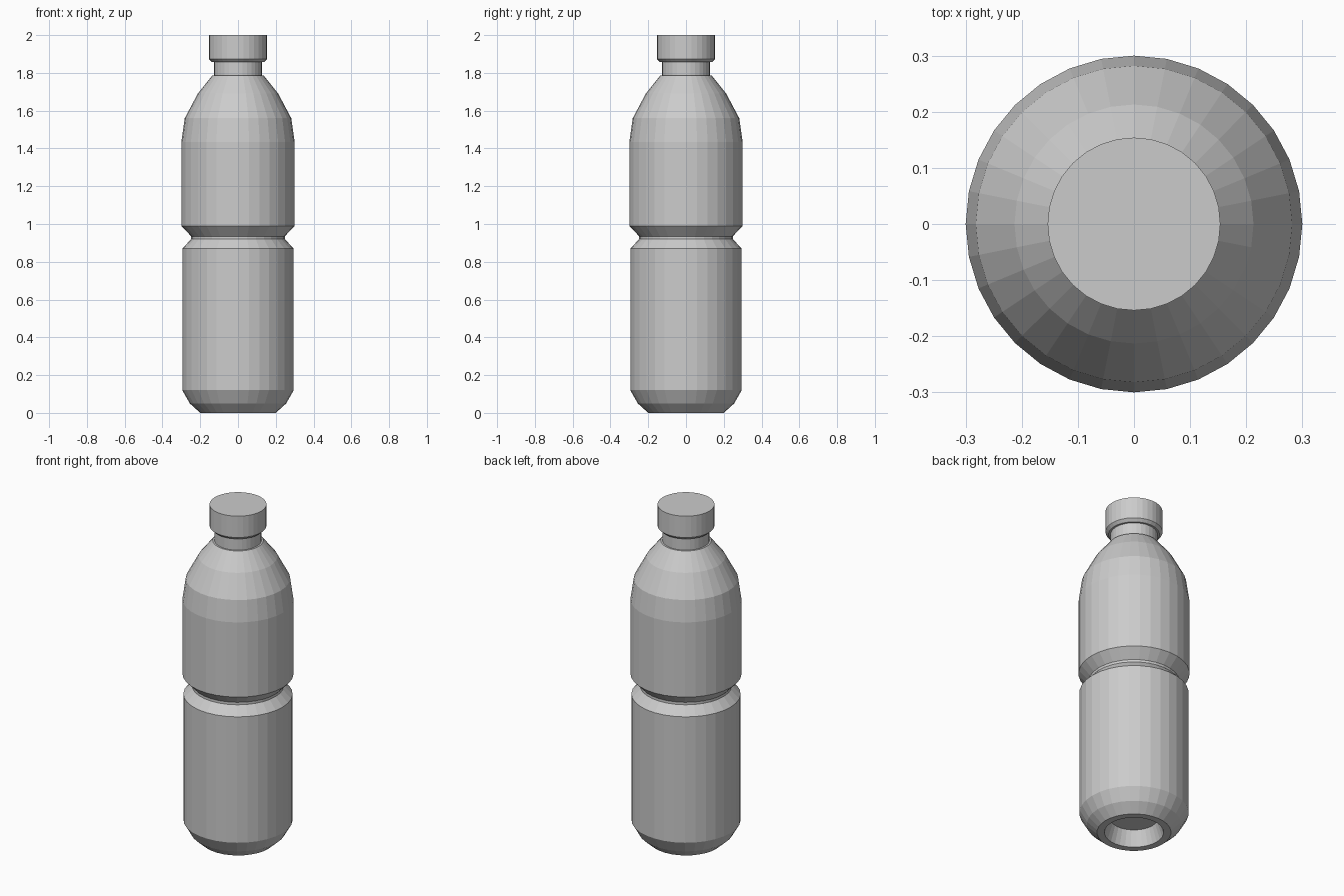
import bpy, bmesh
from math import cos, sin, pi

if "Cube" in bpy.data.objects:
    bpy.data.objects.remove(bpy.data.objects["Cube"])

SIDES = 32


def lathe(name, profile):
    """Revolve an open (radius, height) profile about z and cap both ends."""
    bm = bmesh.new()
    rings = [[bm.verts.new((r * cos(2 * pi * i / SIDES), r * sin(2 * pi * i / SIDES), z))
              for i in range(SIDES)] for r, z in profile]
    for a, b in zip(rings, rings[1:]):
        for i in range(SIDES):
            j = (i + 1) % SIDES
            bm.faces.new((a[i], a[j], b[j], b[i]))
    bm.faces.new(rings[0][::-1])
    bm.faces.new(rings[-1])
    bmesh.ops.recalc_face_normals(bm, faces=bm.faces)
    mesh = bpy.data.meshes.new(name)
    bm.to_mesh(mesh)
    bm.free()
    obj = bpy.data.objects.new(name, mesh)
    bpy.context.collection.objects.link(obj)
    return obj


# Body: recessed base, lower barrel, waist groove, upper barrel, shoulder, neck
lathe("bottle_body", [
    (0.13, 0.09), (0.16, 0.0), (0.20, 0.0), (0.255, 0.05), (0.295, 0.12),
    (0.295, 0.87), (0.248, 0.92), (0.248, 0.935), (0.30, 0.99),
    (0.30, 1.435), (0.282, 1.56), (0.213, 1.69), (0.137, 1.785),
    (0.127, 1.785), (0.127, 1.857),
])

# Screw cap with chamfered lower lip
lathe("bottle_cap", [(0.127, 1.857), (0.138, 1.857), (0.154, 1.873), (0.154, 2.0)])
